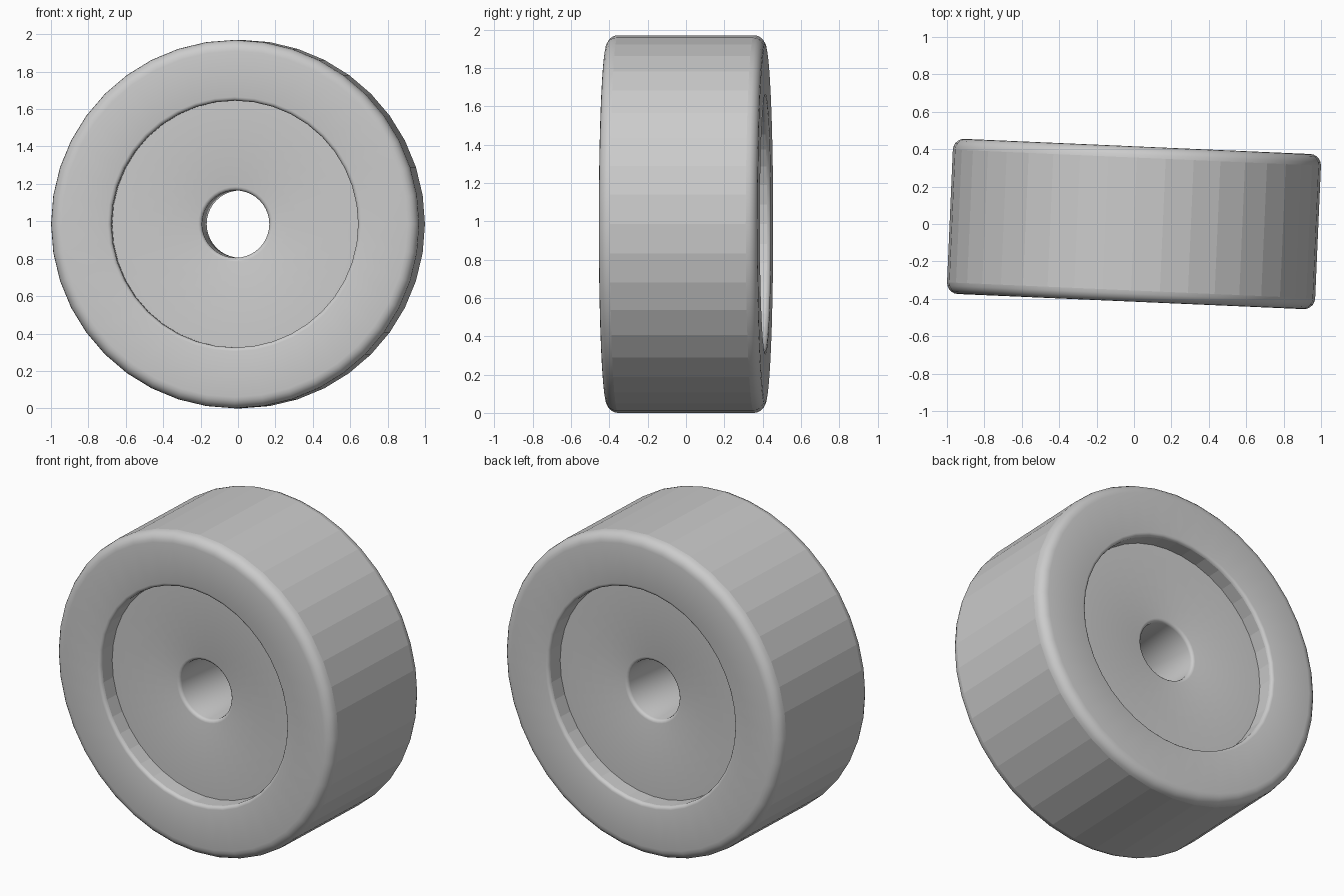
import bpy, bmesh, math
from mathutils import Matrix

SEGMENTS = 40
RADIUS, HALF_WIDTH, EDGE = 0.985, 0.415, 0.06
RECESS_RADIUS, RECESS_DEPTH, LIP = 0.66, 0.11, 0.02
HOLE_RADIUS = 0.18

cube = bpy.data.objects.get("Cube")
if cube:
    bpy.data.objects.remove(cube, do_unlink=True)

grey = bpy.data.materials.new("plain grey")
grey.use_nodes = True
colour = (0.6, 0.6, 0.6, 1)
grey.diffuse_color = colour
grey.node_tree.nodes["Principled BSDF"].inputs["Base Color"].default_value = colour


def arc(r, y, size, start, end, steps):
    """Points of a rounded corner in the (radius, depth) plane."""
    angles = [math.radians(start + (end - start) * i / steps) for i in range(steps + 1)]
    return [(r + size * math.cos(a), y + size * math.sin(a)) for a in angles]


# Half profile: hole edge, recess floor, rounded lip, face, rounded outer edge
floor = HALF_WIDTH - RECESS_DEPTH
half = arc(HOLE_RADIUS + LIP, floor - LIP, LIP, 180, 90, 3)
half.append((RECESS_RADIUS, floor))
half += arc(RECESS_RADIUS + LIP, HALF_WIDTH - LIP, LIP, 180, 90, 3)
half += arc(RADIUS - EDGE, HALF_WIDTH - EDGE, EDGE, 90, 0, 5)
profile = half + [(r, -y) for r, y in reversed(half)]

# Turn the closed profile around the axle
bm = bmesh.new()
rings = []
for i in range(SEGMENTS):
    a = math.tau * i / SEGMENTS
    rings.append([bm.verts.new((r * math.cos(a), y, r * math.sin(a))) for r, y in profile])
for i, ring in enumerate(rings):
    following = rings[(i + 1) % SEGMENTS]
    for j in range(len(profile)):
        k = (j + 1) % len(profile)
        bm.faces.new((ring[j], ring[k], following[k], following[j]))
bmesh.ops.recalc_face_normals(bm, faces=bm.faces)

# Flat facets on the tread and recess walls, smooth rounded edges and hole
bm.normal_update()
for face in bm.faces:
    centre = face.calc_center_median()
    radius = math.hypot(centre.x, centre.z)
    face.smooth = abs(face.normal.y) > 0.01 or radius < HOLE_RADIUS + LIP
for edge in bm.edges:
    edge.smooth = all(f.smooth for f in edge.link_faces) and edge.calc_face_angle() < math.radians(35)

mesh = bpy.data.meshes.new("wheel")
bm.to_mesh(mesh)
bm.free()
mesh.materials.append(grey)
wheel = bpy.data.objects.new("wheel", mesh)
bpy.context.collection.objects.link(wheel)
# The wheel stands slightly turned about the vertical
wheel.matrix_world = Matrix.Translation((0, 0, RADIUS)) @ Matrix.Rotation(math.radians(-2.5), 4, "Z")
